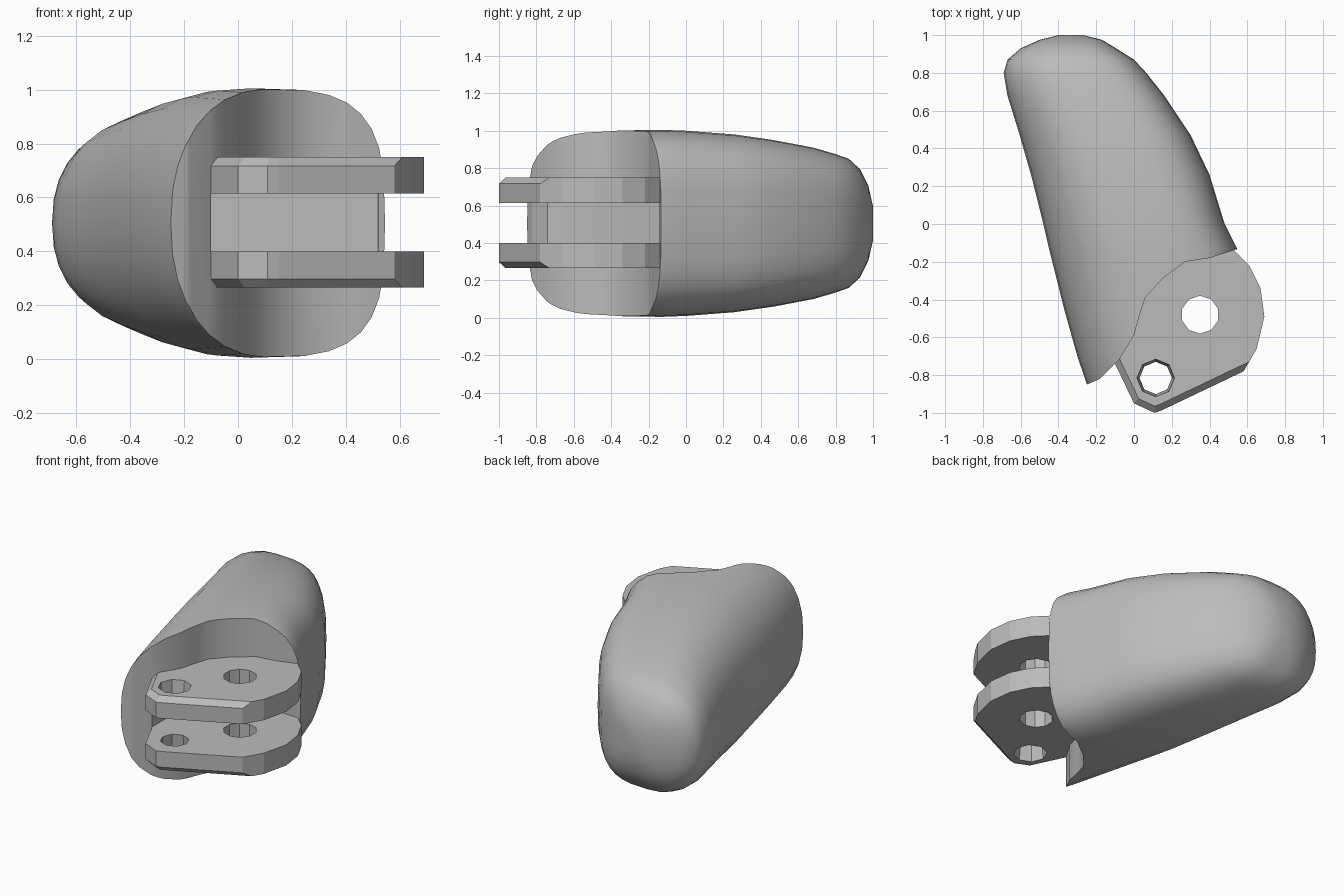
import bpy, bmesh, math
from mathutils import Matrix, Vector

cube = bpy.data.objects.get("Cube")
if cube:
    bpy.data.objects.remove(cube, do_unlink=True)

grey = bpy.data.materials.new("light_grey")
grey.use_nodes = True
grey.diffuse_color = (0.5, 0.5, 0.5, 1)
grey.node_tree.nodes["Principled BSDF"].inputs["Base Color"].default_value = (0.5, 0.5, 0.5, 1)


def finish(name, bm):
    bmesh.ops.recalc_face_normals(bm, faces=bm.faces)
    mesh = bpy.data.meshes.new(name)
    bm.to_mesh(mesh)
    bm.free()
    obj = bpy.data.objects.new(name, mesh)
    bpy.context.collection.objects.link(obj)
    mesh.materials.append(grey)
    return obj


def prism(outline, z0, z1):
    """Extrude a flat outline upward."""
    bm = bmesh.new()
    face = bm.faces.new([bm.verts.new((x, y, z0)) for x, y in outline])
    ext = bmesh.ops.extrude_face_region(bm, geom=[face])
    for v in ext["geom"]:
        if isinstance(v, bmesh.types.BMVert):
            v.co.z = z1
    return bm


def activate(obj):
    bpy.ops.object.select_all(action="DESELECT")
    obj.select_set(True)
    bpy.context.view_layer.objects.active = obj


def cut(obj, cutter):
    """Subtract the cutter and throw it away."""
    cutter.hide_render = True
    mod = obj.modifiers.new("cut", "BOOLEAN")
    mod.operation, mod.solver, mod.object = "DIFFERENCE", "EXACT", cutter
    activate(obj)
    bpy.ops.object.modifier_apply(modifier=mod.name)
    bpy.data.objects.remove(cutter, do_unlink=True)


def hole(x, y, z0, z1, r0, r1, sides):
    bm = bmesh.new()
    bmesh.ops.create_cone(bm, cap_ends=True, segments=sides, radius1=r0, radius2=r1, depth=z1 - z0,
                          matrix=Matrix.Translation((x, y, (z0 + z1) / 2)))
    return finish("hole_cutter", bm)


# Rounded shell: sections along y as (y, left x, right x, half height)
MID_Z = 0.505
sections = [
    (-0.95, -0.215, 0.60, 0.48), (-0.70, -0.30, 0.61, 0.49), (-0.45, -0.37, 0.60, 0.495),
    (-0.13, -0.45, 0.545, 0.50), (0.0, -0.48, 0.48, 0.495), (0.26, -0.545, 0.40, 0.475),
    (0.47, -0.605, 0.30, 0.445), (0.68, -0.67, 0.16, 0.405), (0.80, -0.69, 0.065, 0.37),
    (0.87, -0.67, 0.0, 0.345), (0.93, -0.60, -0.095, 0.29), (0.975, -0.50, -0.17, 0.20),
    (1.0, -0.40, -0.27, 0.09)]
SIDES = 32
bm = bmesh.new()
rings = []
for y, xl, xr, h in sections:
    ring = []
    for i in range(SIDES):
        a = math.tau * i / SIDES
        c, s = math.cos(a), math.sin(a)
        n = 2 / (3.3 if c > 0 else 2.3)      # squarer on one flank
        x = (xl + xr) / 2 + (xr - xl) / 2 * math.copysign(abs(c) ** n, c)
        ring.append(bm.verts.new((x, y, MID_Z + h * math.copysign(abs(s) ** n, s))))
    rings.append(ring)
for lo, hi in zip(rings, rings[1:]):
    for i in range(SIDES):
        j = (i + 1) % SIDES
        bm.faces.new((lo[i], lo[j], hi[j], hi[i]))
bm.faces.new(rings[0])
bm.faces.new(rings[-1])
shell = finish("fingertip_shell", bm)

# Hollow front that clears the knuckle
hollow = [(-0.35, -0.885), (-0.25, -0.85), (-0.18, -0.82), (-0.08, -0.72), (0.0, -0.59),
          (0.03, -0.48), (0.06, -0.39), (0.15, -0.29), (0.27, -0.20), (0.40, -0.18),
          (0.54, -0.135), (0.75, -0.09), (0.9, -1.3), (-0.35, -1.3)]
cut(shell, finish("hollow_cutter", prism(hollow, -0.5, 1.5)))

# Slot between the lugs
slot = [(-0.1, -0.9), (-0.1, -0.49), (-0.18, -0.14), (0.52, -0.14), (0.7, -0.3), (0.7, -0.9)]
cut(shell, finish("slot_cutter", prism(slot, 0.40, 0.615)))
activate(shell)
bpy.ops.object.shade_smooth_by_angle(angle=math.radians(35))

# Two hinge lugs, mirrored about the middle height
lug = [(-0.11, -0.72), (0.0, -0.95), (0.11, -1.0), (0.15, -0.985), (0.58, -0.78), (0.65, -0.66),
       (0.69, -0.49), (0.67, -0.34), (0.61, -0.22), (0.52, -0.13), (0.40, -0.10), (0.0, -0.12),
       (-0.10, -0.45)]
for name, inner, outer in (("upper_lug", 0.615, 0.75), ("lower_lug", 0.40, 0.265)):
    bm = prism(lug, inner, outer)
    corners = [Vector((x, y, outer)) for x, y in lug[:5]]

    def on_rim(v):
        return any((v.co - c).length < 1e-4 for c in corners)
    rim = [e for e in bm.edges if on_rim(e.verts[0]) and on_rim(e.verts[1])]
    bmesh.ops.bevel(bm, geom=rim, offset=0.033, segments=1, affect="EDGES")
    obj = finish(name, bm)
    z0, z1 = min(inner, outer), max(inner, outer)
    cut(obj, hole(0.35, -0.48, z0 - 0.05, z1 + 0.05, 0.10, 0.10, 10))
    wide_top = outer > inner
    cut(obj, hole(0.115, -0.815, z0 - 0.005, z1 + 0.005, 0.085 if wide_top else 0.1,
                  0.1 if wide_top else 0.085, 8))
